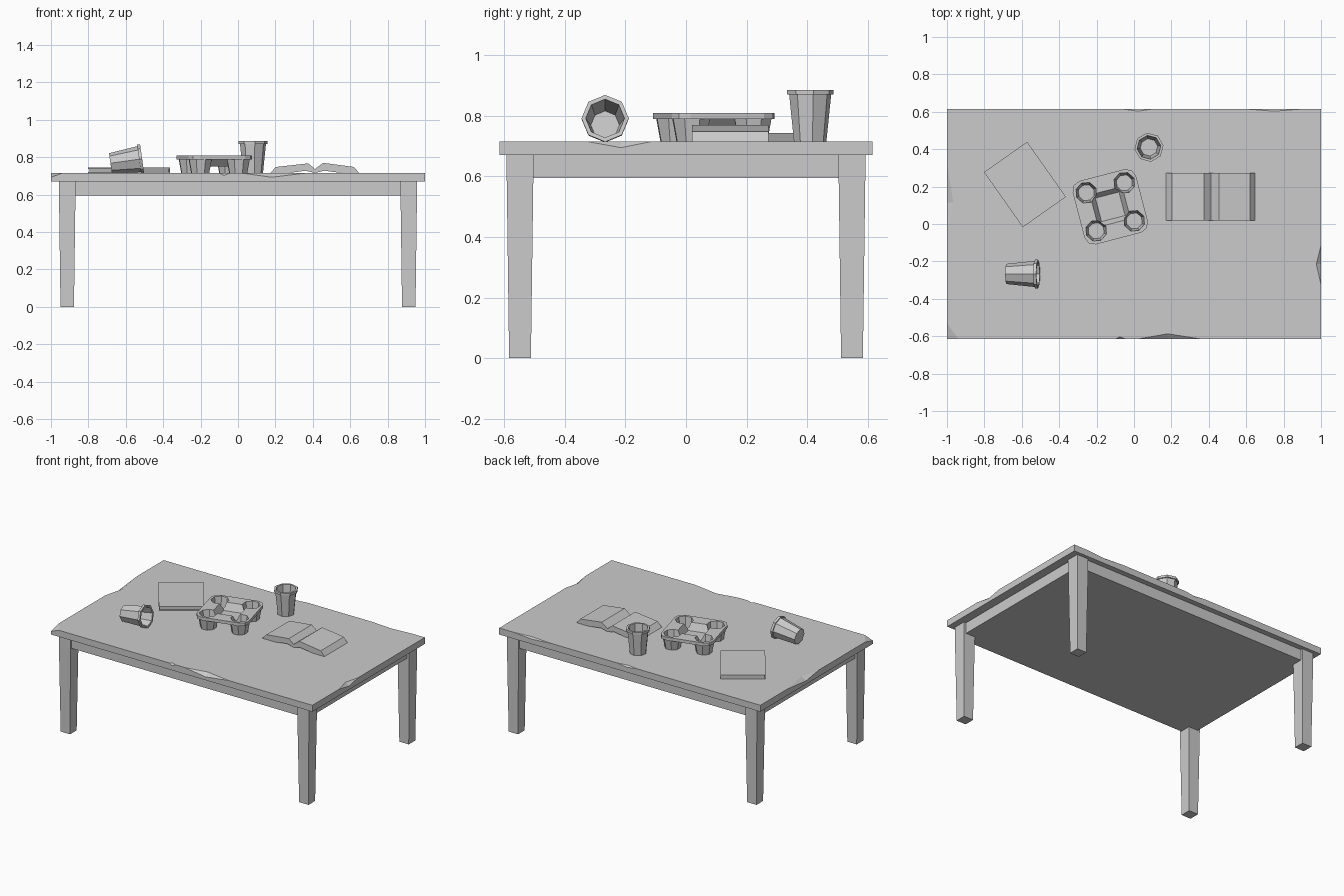
import bpy, bmesh
from math import sin, cos, pi, radians
from mathutils import Vector, Matrix

if "Cube" in bpy.data.objects:
    bpy.data.objects.remove(bpy.data.objects["Cube"])

TOP = 0.715


def make(name, verts, faces):
    me = bpy.data.meshes.new(name)
    me.from_pydata([tuple(v) for v in verts], [], faces)
    bm = bmesh.new()
    bm.from_mesh(me)
    bmesh.ops.remove_doubles(bm, verts=bm.verts, dist=1e-5)
    bmesh.ops.recalc_face_normals(bm, faces=bm.faces)
    bm.to_mesh(me)
    bm.free()
    ob = bpy.data.objects.new(name, me)
    bpy.context.collection.objects.link(ob)
    return ob


def loft(name, rings):
    """Closed solid through a list of equal-length rings."""
    n = len(rings[0])
    faces = [[k * n + i, k * n + (i + 1) % n, (k + 1) * n + (i + 1) % n, (k + 1) * n + i]
             for k in range(len(rings) - 1) for i in range(n)]
    faces += [list(range(n))[::-1], [(len(rings) - 1) * n + i for i in range(n)]]
    return make(name, [p for r in rings for p in r], faces)


def ring(r, z, n=8, cx=0, cy=0, turn=0):
    return [(cx + r * cos(turn + 2 * pi * i / n), cy + r * sin(turn + 2 * pi * i / n), z) for i in range(n)]


def rect(x0, x1, y0, y1, z):
    return [(x0, y0, z), (x1, y0, z), (x1, y1, z), (x0, y1, z)]


def box(name, x0, x1, y0, y1, z0, z1):
    return loft(name, [rect(x0, x1, y0, y1, z0), rect(x0, x1, y0, y1, z1)])


def boolean(ob, other, op):
    m = ob.modifiers.new(op.lower(), 'BOOLEAN')
    m.operation, m.object, m.solver = op, other, 'EXACT'
    bpy.context.view_layer.objects.active = ob
    bpy.ops.object.modifier_apply(modifier=m.name)
    bpy.data.objects.remove(other)


# Table top with chipped edges: walk the perimeter, each chip is a notch of two triangles
X, Y, Z0 = 1.0, 0.615, 0.67
corners = [Vector((-X, -Y, TOP)), Vector((X, -Y, TOP)), Vector((X, Y, TOP)), Vector((-X, Y, TOP))]
# distance along side: start, tip, end, then inward depth and downward depth
chips = [[(0.90, 0.925, 0.955, 0.012, 0.012), (1.02, 1.18, 1.36, 0.028, 0.022)],
         [(0.29, 0.40, 0.50, 0.025, 0.02)],
         [(0.10, 0.25, 0.40, 0.012, 0.01), (0.90, 0.98, 1.06, 0.012, 0.01)],
         [(0.29, 0.50, 0.64, 0.034, 0.022)]]
verts, faces, top_loop = [], [], []


def add(p):
    verts.append(Vector(p))
    return len(verts) - 1


broken = add((-X, -Y, TOP - 0.022))            # broken front left corner
cut_a, cut_b = add((-0.94, -Y, TOP)), add((-X, -0.53, TOP))
faces.append([broken, cut_a, cut_b])
low = [add((c.x, c.y, Z0)) for c in corners]
high = [None] + [add(c) for c in corners[1:]]
for s in range(4):
    a, b = corners[s], corners[(s + 1) % 4]
    d = (b - a).normalized()
    inward = Vector((-d.y, d.x, 0))
    side = [broken, cut_a] if s == 0 else [high[s]]
    top_loop.append(side[-1])
    for t0, tc, t1, deep, down in chips[s]:
        p, q = add(a + d * t0), add(a + d * t1)
        c = add(a + d * tc + inward * deep)
        e = add(a + d * tc - Vector((0, 0, down)))
        side += [p, e, q]
        top_loop += [p, c, q]
        faces += [[p, e, c], [e, q, c]]
    if s == 3:
        side += [cut_b, broken]
        top_loop.append(cut_b)
    else:
        side.append(high[s + 1])
    faces.append([low[s], low[(s + 1) % 4]] + side[::-1])
faces += [top_loop, low[::-1]]
make("table_top", verts, faces)

# Apron block and four tapered legs
box("apron", -0.94, 0.94, -0.578, 0.578, 0.595, Z0)
for sx, nx in ((-1, "left"), (1, "right")):
    for sy, ny in ((-1, "front"), (1, "back")):
        cx, cy = 0.913 * sx, 0.548 * sy
        loft(f"{ny}_{nx}_leg", [rect(cx - h, cx + h, cy - h, cy + h, z)
                                for h, z in ((0.036, 0), (0.044, 0.6), (0.044, Z0))])


# Paper cups
def cup(name, matrix):
    prof = [(0.054, 0), (0.070, 0.155), (0.078, 0.155), (0.078, 0.171), (0.064, 0.171), (0.047, 0.012)]
    loft(name, [ring(r, z) for r, z in prof]).matrix_world = matrix


cup("standing_cup", Matrix.Translation((0.08, 0.41, TOP)) @ Matrix.Rotation(radians(8), 4, 'Z'))
cup("fallen_cup", Matrix.Translation((-0.682, -0.267, TOP + 0.053)) @ Matrix.Rotation(radians(82), 4, 'Y'))

# Four-cup carrier tray: rim plate, pockets and middle web, hollowed from above


def rounded(h, c, z):
    pts = []
    for k in range(4):
        for u, v in ((h, h - c), (h - 0.3 * c, h - 0.3 * c), (h - c, h)):
            a = k * pi / 2
            pts.append((u * cos(a) - v * sin(a), u * sin(a) + v * cos(a), z))
    return pts


OFF = 0.105
spots = [(-OFF, -OFF), (OFF, -OFF), (OFF, OFF), (-OFF, OFF)]
tray = loft("cup_carrier", [rounded(0.175, 0.05, 0.074), rounded(0.175, 0.05, 0.095)])
web = [ring(h * 2 ** 0.5, z, 4, turn=pi / 4) for h, z in ((0.085, 0.036), (0.125, 0.08))]
boolean(tray, loft("web", web), 'UNION')
for x, y in spots:
    boolean(tray, loft("pocket", [ring(0.051, 0, 8, x, y, 0.2), ring(0.067, 0.082, 8, x, y, 0.2)]), 'UNION')
hollow = [ring(h * 2 ** 0.5, z, 4, turn=pi / 4) for h, z in ((0.065, 0.046), (0.096, 0.11))]
boolean(tray, loft("hollow", hollow), 'DIFFERENCE')
for x, y in spots:
    boolean(tray, loft("socket", [ring(0.044, 0.008, 8, x, y, 0.2), ring(0.060, 0.11, 8, x, y, 0.2)]), 'DIFFERENCE')
tray.matrix_world = Matrix.Translation((-0.127, 0.092, TOP)) @ Matrix.Rotation(radians(14.6), 4, 'Z')

# Closed book: two covers, spine and inset pages
W, L = 0.141, 0.18
parts = [box("closed_book_lower_cover", -W, W, -L, L, 0, 0.006),
         box("closed_book_upper_cover", -W, W, -L, L, 0.023, 0.029),
         box("closed_book_pages", -W + 0.005, W - 0.006, -L + 0.005, L - 0.005, 0.006, 0.023),
         box("closed_book_spine", W - 0.006, W, -L, L, 0.006, 0.023)]
for p in parts:
    p.matrix_world = Matrix.Translation((-0.583, 0.211, TOP)) @ Matrix.Rotation(radians(35.2), 4, 'Z')

# Open book: one folded profile swept along y
prof = [(0.171, 0.715), (0.203, 0.748), (0.375, 0.767), (0.412, 0.737), (0.455, 0.770), (0.620, 0.748),
        (0.648, 0.715), (0.56, 0.715), (0.46, 0.728), (0.412, 0.716), (0.36, 0.728), (0.27, 0.715)]
loft("open_book", [[(x, y, z) for x, z in prof] for y in (0.02, 0.272)])
